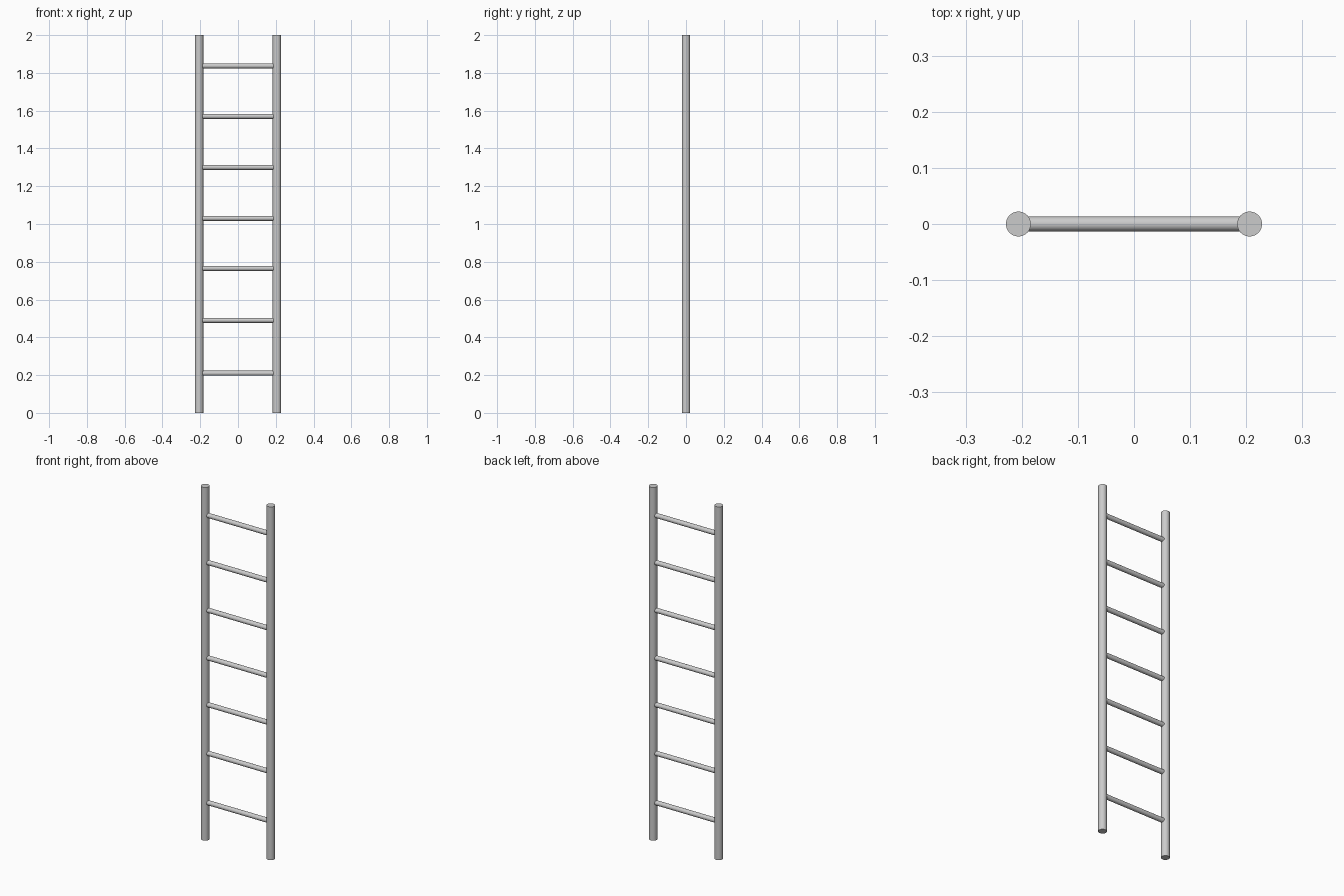
import bpy
import math

if "Cube" in bpy.data.objects:
    bpy.data.objects.remove(bpy.data.objects["Cube"], do_unlink=True)

HEIGHT = 2.0
RAIL_X = 0.206
RAIL_RADIUS = 0.0222
RUNG_RADIUS = 0.0132
RUNG_HEIGHTS = [0.21, 0.49, 0.765, 1.03, 1.30, 1.57, 1.837]

# Single grey metal
metal = bpy.data.materials.new("grey metal")
metal.use_nodes = True
color = (0.6, 0.6, 0.6, 1.0)
metal.diffuse_color = color
metal.node_tree.nodes["Principled BSDF"].inputs["Base Color"].default_value = color


def tube(name, radius, length, location, rotation=(0, 0, 0)):
    bpy.ops.mesh.primitive_cylinder_add(
        vertices=32, radius=radius, depth=length,
        location=location, rotation=rotation)
    obj = bpy.context.object
    obj.name = name
    obj.data.materials.append(metal)
    bpy.ops.object.shade_smooth_by_angle(angle=math.radians(30))
    return obj


# Upright rails
for side, sign in (("left", 1), ("right", -1)):
    tube(f"{side}_rail", RAIL_RADIUS, HEIGHT, (sign * RAIL_X, 0, HEIGHT / 2))

# Rungs, with their ends set inside the rails
for number, z in enumerate(RUNG_HEIGHTS, start=1):
    tube(f"rung_{number}", RUNG_RADIUS, 2 * RAIL_X, (0, 0, z),
         (0, math.pi / 2, 0))
